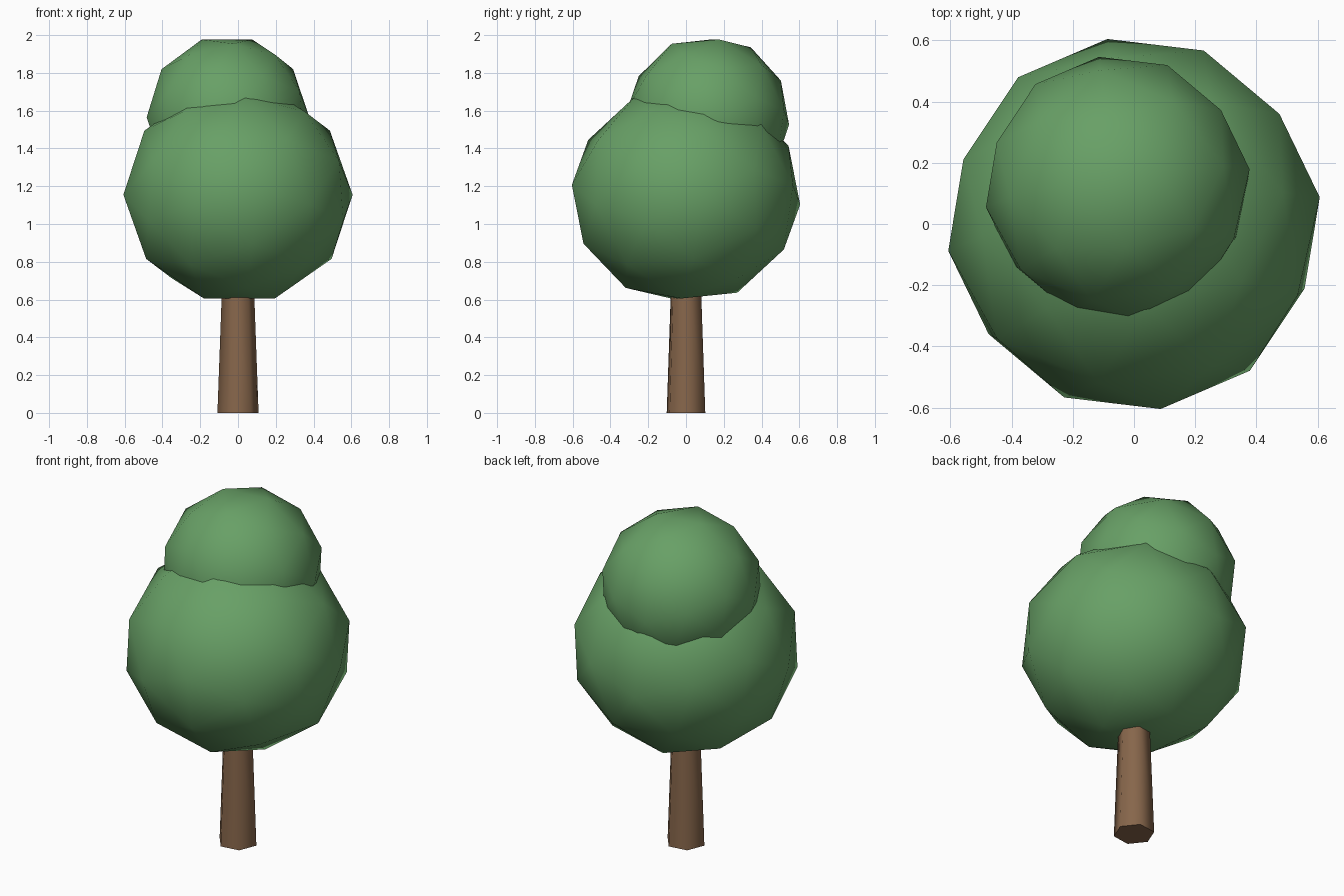
import bpy
import bmesh
from math import radians
from mathutils import Matrix

TURN = radians(8.2)     # whole tree is turned slightly about z
EDGE_UP = radians(31.72)  # tips the ball so that an edge lies on top

cube = bpy.data.objects.get("Cube")
if cube:
    bpy.data.objects.remove(cube, do_unlink=True)


def make_material(name, colour):
    mat = bpy.data.materials.new(name)
    mat.use_nodes = True
    mat.diffuse_color = (*colour, 1)
    bsdf = mat.node_tree.nodes["Principled BSDF"]
    bsdf.inputs["Base Color"].default_value = (*colour, 1)
    bsdf.inputs["Roughness"].default_value = 0.9
    return mat


def finish(name, bm, mat):
    mesh = bpy.data.meshes.new(name)
    bm.to_mesh(mesh)
    bm.free()
    mesh.materials.append(mat)
    obj = bpy.data.objects.new(name, mesh)
    bpy.context.collection.objects.link(obj)
    bpy.ops.object.select_all(action='DESELECT')
    obj.select_set(True)
    bpy.context.view_layer.objects.active = obj
    bpy.ops.object.shade_smooth_by_angle(angle=radians(65))
    return obj


def foliage_ball(name, centre, radius, height_scale, mat):
    bm = bmesh.new()
    bmesh.ops.create_icosphere(bm, subdivisions=2, radius=radius)
    matrix = (Matrix.Translation(centre)
              @ Matrix.Diagonal((1, 1, height_scale, 1))
              @ Matrix.Rotation(TURN + radians(90), 4, 'Z')
              @ Matrix.Rotation(EDGE_UP, 4, 'Y'))
    bmesh.ops.transform(bm, matrix=matrix, verts=bm.verts)
    return finish(name, bm, mat)


leaf_green = make_material("leaf_green", (0.138, 0.352, 0.133))
bark_brown = make_material("bark_brown", (0.242, 0.133, 0.07))

# Trunk: tapered six-sided column reaching into the foliage
trunk_height = 0.68
bm = bmesh.new()
bmesh.ops.create_cone(bm, cap_ends=True, segments=6, radius1=0.11,
                      radius2=0.085, depth=trunk_height)
# cone corners start on the y axis, so turn them onto x first
bmesh.ops.transform(bm, verts=bm.verts,
                    matrix=Matrix.Translation((0, 0, trunk_height / 2))
                    @ Matrix.Rotation(TURN + radians(90), 4, 'Z'))
finish("trunk", bm, bark_brown)

# Foliage: large slightly flattened ball with a smaller one on top
foliage_ball("lower_foliage", (0, 0, 1.155), 0.613, 0.946, leaf_green)
foliage_ball("upper_foliage", (-0.053, 0.117, 1.565), 0.435, 1, leaf_green)
